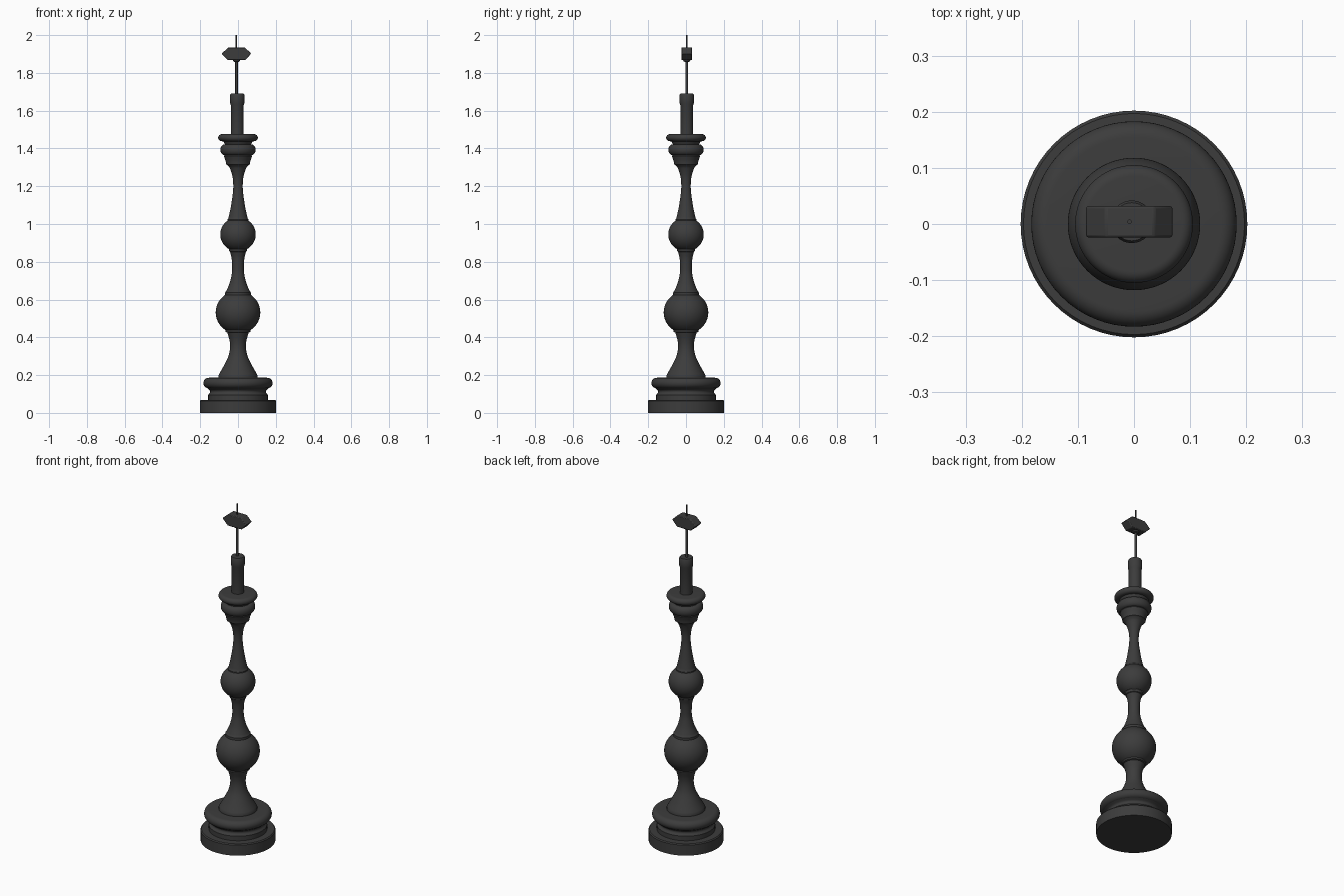
import bpy, bmesh, math
from mathutils import Vector

if "Cube" in bpy.data.objects:
    bpy.data.objects.remove(bpy.data.objects["Cube"])


def smooth(points, steps=6):
    """Catmull-Rom curve through profile points."""
    p = [Vector(q) for q in points]
    p = [2 * p[0] - p[1]] + p + [2 * p[-1] - p[-2]]
    out = []
    for a, b, c, d in zip(p, p[1:], p[2:], p[3:]):
        for i in range(steps):
            t = i / steps
            out.append(0.5 * (2 * b + (c - a) * t + (2 * a - 5 * b + 4 * c - d) * t**2
                              + (3 * b - a - 3 * c + d) * t**3))
    return [tuple(v) for v in out] + [tuple(points[-1])]


def arc(r, z, rad_r, rad_z, start=-90, end=90, n=16):
    """Elliptical bulge centred at radius r and height z."""
    angles = [math.radians(start + (end - start) * i / n) for i in range(n + 1)]
    return [(r + rad_r * math.cos(a), z + rad_z * math.sin(a)) for a in angles]


def finish(name, bm):
    bmesh.ops.remove_doubles(bm, verts=bm.verts, dist=1e-5)
    bmesh.ops.recalc_face_normals(bm, faces=bm.faces)
    mesh = bpy.data.meshes.new(name)
    bm.to_mesh(mesh)
    bm.free()
    obj = bpy.data.objects.new(name, mesh)
    bpy.context.collection.objects.link(obj)
    mat = bpy.data.materials.get("dark_iron")
    if not mat:
        mat = bpy.data.materials.new("dark_iron")
        mat.diffuse_color = (0.045, 0.045, 0.045, 1)
        mat.use_nodes = True
        mat.node_tree.nodes["Principled BSDF"].inputs["Base Color"].default_value = mat.diffuse_color
    mesh.materials.append(mat)
    bpy.ops.object.select_all(action='DESELECT')
    obj.select_set(True)
    bpy.context.view_layer.objects.active = obj
    bpy.ops.object.shade_smooth_by_angle(angle=math.radians(35))
    return obj


def lathe(name, profile, x=0, y=0, sides=64):
    bm = bmesh.new()
    verts = [bm.verts.new((r, 0, z)) for r, z in profile]
    edges = [bm.edges.new(e) for e in zip(verts, verts[1:])]
    bmesh.ops.spin(bm, geom=verts + edges, cent=(0, 0, 0), axis=(0, 0, 1),
                   angle=math.tau, steps=sides)
    obj = finish(name, bm)
    obj.location = (x, y, 0)
    return obj


# Stepped foot: plinth, hollow, and rounded cushion
lathe("base", [(0, 0), (0.202, 0), (0.202, 0.062), (0.197, 0.068), (0.158, 0.068)]
      + smooth([(0.158, 0.095), (0.148, 0.108), (0.15, 0.12), (0.165, 0.13)], 4)
      + arc(0.155, 0.158, 0.028, 0.028) + [(0.1, 0.187)])

# Turned stem sections
lathe("lower_neck", [(0.104, 0.186), (0.104, 0.198)]
      + smooth([(0.099, 0.207), (0.075, 0.25), (0.051, 0.30), (0.042, 0.345),
                (0.045, 0.385), (0.057, 0.425)])
      + [(0.065, 0.428), (0.065, 0.438)])
lathe("large_ball", arc(0, 0.532, 0.118, 0.113, -58, 58, 24))
lathe("middle_neck", [(0.068, 0.622), (0.068, 0.638)]
      + smooth([(0.062, 0.645), (0.045, 0.685), (0.033, 0.735), (0.031, 0.775),
                (0.034, 0.82), (0.042, 0.852)])
      + [(0.046, 0.855), (0.049, 0.868)])
lathe("small_ball", arc(0, 0.945, 0.094, 0.09, -58, 58, 24))
lathe("upper_neck", [(0.055, 1.015), (0.055, 1.025)]
      + smooth([(0.051, 1.03), (0.039, 1.085), (0.029, 1.15), (0.025, 1.2),
                (0.029, 1.25), (0.043, 1.295), (0.056, 1.312)])
      + [(0.062, 1.315)])

# Flared cup with collar, ring and drip pan
lathe("candle_cup", smooth([(0.062, 1.315), (0.066, 1.335), (0.075, 1.36)], 4)
      + arc(0.072, 1.393, 0.021, 0.028) + smooth([(0.07, 1.422), (0.078, 1.438)], 2)
      + arc(0.085, 1.457, 0.02, 0.019) + [(0, 1.476)])

# Candle with slight rim, pin above it
lathe("candle", [(0.034, 1.474), (0.034, 1.63), (0.038, 1.64), (0.038, 1.683),
                 (0.034, 1.69), (0, 1.69)], -0.004, 0.004, 32)
lathe("pin", [(0.007, 1.688), (0.007, 1.88), (0.004, 1.93), (0.004, 2.0), (0, 2.0)],
      -0.008, 0.004, 12)

# Pointed crosspiece: hexagon extruded in depth
bm = bmesh.new()
outline = [(-0.087, 1.902), (-0.05, 1.935), (0.036, 1.935), (0.07, 1.902),
           (0.038, 1.867), (-0.052, 1.867)]
face = bm.faces.new([bm.verts.new((x, -0.024, z)) for x, z in outline])
new = bmesh.ops.extrude_face_region(bm, geom=[face])["geom"]
bmesh.ops.translate(bm, verts=[v for v in new if isinstance(v, bmesh.types.BMVert)],
                    vec=(0, 0.056, 0))
crosspiece = finish("crosspiece", bm)
bevel = crosspiece.modifiers.new("bevel", 'BEVEL')
bevel.width, bevel.segments = 0.004, 2
# Small collar under the crosspiece
lathe("crosspiece_collar", [(0.007, 1.857), (0.016, 1.86), (0.02, 1.868)], -0.008, 0.004, 16)
